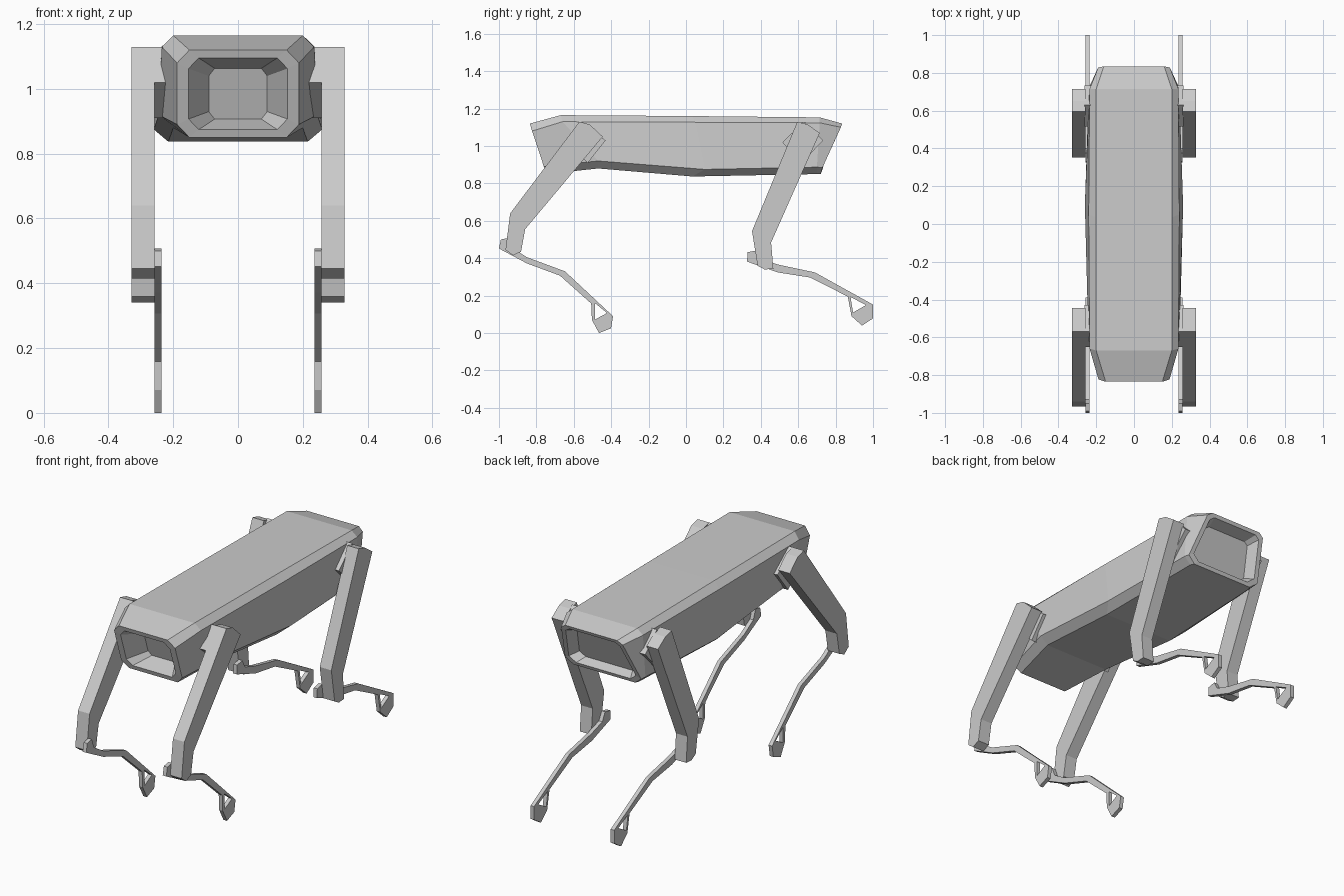
import bpy, bmesh
from mathutils import Matrix, Vector

if "Cube" in bpy.data.objects:
    bpy.data.objects.remove(bpy.data.objects["Cube"])


def plate(name, x0, x1, outline, hole=None):
    """Extrude a (y, z) outline between x0 and x1, on both sides of the model."""
    curve = bpy.data.curves.new(name, 'CURVE')
    curve.dimensions = '2D'
    curve.fill_mode = 'BOTH'
    curve.extrude = (x1 - x0) / 2
    for pts in [outline] + ([hole] if hole else []):
        s = curve.splines.new('POLY')
        s.points.add(len(pts) - 1)
        for p, (y, z) in zip(s.points, pts):
            p.co = (y, z, 0, 1)
        s.use_cyclic_u = True
    tmp = bpy.data.objects.new(name + "_tmp", curve)
    bpy.context.collection.objects.link(tmp)
    dg = bpy.context.evaluated_depsgraph_get()
    mesh = bpy.data.meshes.new_from_object(tmp.evaluated_get(dg))
    bpy.data.objects.remove(tmp)
    # local x -> y, local y -> z, local z -> x
    mesh.transform(Matrix(((0, 0, 1, (x0 + x1) / 2), (1, 0, 0, 0), (0, 1, 0, 0), (0, 0, 0, 1))))
    bm = bmesh.new()
    bm.from_mesh(mesh)
    bmesh.ops.remove_doubles(bm, verts=bm.verts, dist=0.0005)
    bmesh.ops.recalc_face_normals(bm, faces=bm.faces)
    for f in bm.faces:
        f.smooth = False
    bm.to_mesh(mesh)
    bm.free()
    mesh.name = name
    ob = bpy.data.objects.new(name, mesh)
    bpy.context.collection.objects.link(ob)
    mod = ob.modifiers.new("Mirror", 'MIRROR')
    mod.use_mirror_merge = False
    return ob


# Body: eight-sided sections, each given as its right half from top to bottom
sections = [
    [(.15, -.835, 1.12), (.188, -.823, 1.08), (.188, -.76, .89), (.15, -.745, .85)],
    [(.20, -.67, 1.165), (.235, -.66, 1.13), (.245, -.47, .92), (.20, -.47, .88)],
    [(.20, .035, 1.16), (.24, .05, 1.127), (.26, .10, .875), (.215, .035, .837)],
    [(.20, .715, 1.153), (.235, .715, 1.124), (.24, .70, .887), (.20, .70, .85)],
    [(.16, .835, 1.12), (.19, .828, 1.10), (.235, .73, .885), (.19, .72, .85)],
]


def shrunk(sec, sx, sz, depth):
    """Copy of an end section, scaled about its centre and moved along y."""
    c = sum((Vector(p) for p in sec), Vector()) / 4
    return [(x * sx, c.y + (y - c.y) * sz + depth, c.z + (z - c.z) * sz) for x, y, z in sec]


# Recessed openings at the front and rear
front, rear = sections[0], sections[-1]
loops = [shrunk(front, .48, .58, .11), shrunk(front, .81, .82, 0)] + sections
loops += [shrunk(rear, .88, .86, 0), shrunk(rear, .76, .72, -.06)]

bm = bmesh.new()
rings = []
for sec in loops:
    full = sec + [(-x, y, z) for x, y, z in reversed(sec)]
    rings.append([bm.verts.new(p) for p in full])
for a, b in zip(rings, rings[1:]):
    for i in range(8):
        j = (i + 1) % 8
        bm.faces.new((a[i], a[j], b[j], b[i]))
bm.faces.new(rings[0])
bm.faces.new(rings[-1])
bmesh.ops.recalc_face_normals(bm, faces=bm.faces)
me = bpy.data.meshes.new("body")
bm.to_mesh(me)
bm.free()
bpy.context.collection.objects.link(bpy.data.objects.new("body", me))

# Hip blocks joining the legs to the body
plate("front_hip", .20, .262, [(-.57, 1.13), (-.43, 1.03), (-.525, .91), (-.65, 1.02)])
plate("rear_hip", .20, .262, [(.63, 1.13), (.733, 1.03), (.62, .91), (.515, 1.02)])

# Upper legs
plate("front_upper_leg", .257, .328,
      [(-.57, 1.13), (-.515, 1.115), (-.445, 1.05), (-.86, .555),
       (-.882, .435), (-.925, .415), (-.965, .445), (-.94, .64)])
plate("rear_upper_leg", .257, .328,
      [(.595, 1.13), (.65, 1.115), (.715, 1.07), (.455, .484),
       (.467, .343), (.42, .34), (.383, .36), (.353, .545)])

# Lower legs with an open triangle above each foot
plate("front_lower_leg", .236, .258,
      [(-.99, .50), (-.95, .508), (-.93, .455), (-.85, .405), (-.647, .33), (-.39, .09),
       (-.401, .025), (-.465, 0), (-.503, .07), (-.507, .158), (-.674, .307), (-.85, .372),
       (-1, .452)],
      [(-.487, .16), (-.487, .072), (-.422, .107)])
plate("rear_lower_leg", .236, .258,
      [(.33, .432), (.375, .441), (.40, .395), (.492, .366), (.69, .324), (1, .152),
       (1, .078), (.941, .04), (.885, .09), (.865, .195), (.663, .297), (.492, .324),
       (.326, .382)],
      [(.880, .192), (.893, .11), (.963, .15)])
